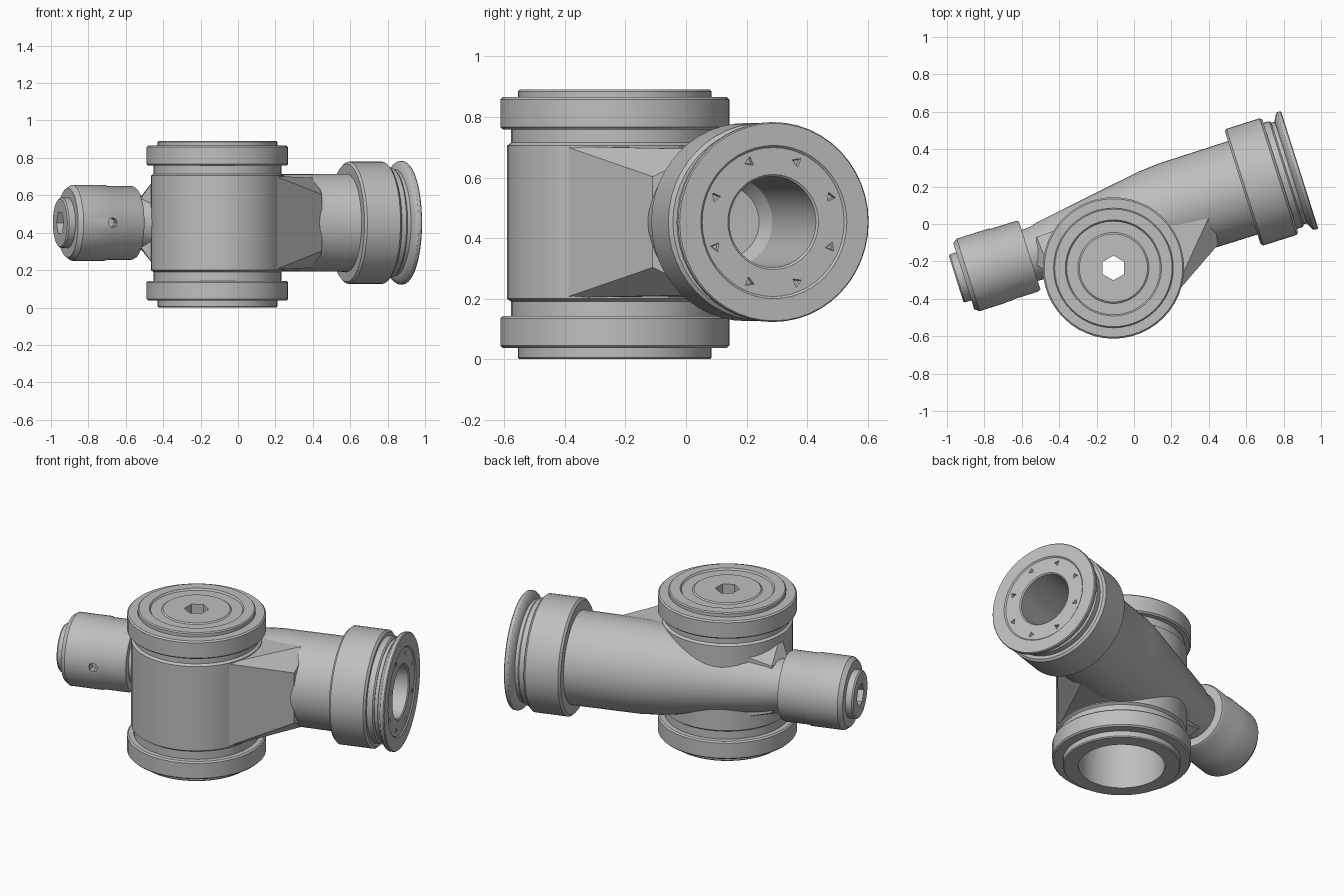
import bpy, bmesh, math
from mathutils import Matrix, Vector

if "Cube" in bpy.data.objects:
    bpy.data.objects.remove(bpy.data.objects["Cube"], do_unlink=True)

grey = bpy.data.materials.new("cast_grey")
grey.use_nodes = True
GREY = (0.52, 0.52, 0.52, 1)
grey.diffuse_color = GREY
grey.node_tree.nodes["Principled BSDF"].inputs["Base Color"].default_value = GREY

# Local z runs along the upright housing or along the slanted cross pipe
TURN = math.radians(17.6)
UPRIGHT = Matrix.Translation((-0.11, -0.235, 0))
CROSS = (Matrix.Translation((0, 0.009, 0.453)) @ Matrix.Rotation(TURN, 4, 'Z')
         @ Matrix.Rotation(math.pi / 2, 4, 'Y'))
parts = []


def finish(name, bm, matrix):
    bmesh.ops.remove_doubles(bm, verts=bm.verts, dist=1e-5)
    bmesh.ops.recalc_face_normals(bm, faces=bm.faces)
    bm.transform(matrix)
    mesh = bpy.data.meshes.new(name)
    bm.to_mesh(mesh)
    bm.free()
    mesh.materials.append(grey)
    obj = bpy.data.objects.new(name, mesh)
    bpy.context.collection.objects.link(obj)
    return obj


def lathe(name, profile, matrix, steps=48):
    """Closed (radius, height) outline turned around local z."""
    bm = bmesh.new()
    verts = [bm.verts.new((r, 0, h)) for r, h in profile]
    edges = [bm.edges.new((v, verts[i - 1])) for i, v in enumerate(verts)
             if not (profile[i][0] == 0 and profile[i - 1][0] == 0)]
    bmesh.ops.spin(bm, geom=verts + edges, cent=(0, 0, 0), axis=(0, 0, 1),
                   angle=2 * math.pi, steps=steps, use_duplicate=False)
    obj = finish(name, bm, matrix)
    parts.append(obj)
    return obj


def ring(name, inner, outer, low, high, matrix, bevel=0.008):
    return lathe(name, [(inner, low), (outer - bevel, low), (outer, low + bevel),
                        (outer, high - bevel), (outer - bevel, high), (inner, high)], matrix)


def plug(radius, depth, sides, matrix, tip=None):
    bm = bmesh.new()
    bmesh.ops.create_cone(bm, cap_ends=True, segments=sides, radius1=radius,
                          radius2=radius if tip is None else tip, depth=depth)
    cutter = finish("cutter", bm, matrix)
    cutter.hide_render = True
    return cutter


def cut(obj, cutters):
    """Subtract the cutters, bake the result and discard them."""
    for c in cutters:
        mod = obj.modifiers.new("cut", 'BOOLEAN')
        mod.operation, mod.solver, mod.object = 'DIFFERENCE', 'EXACT', c
    bpy.context.view_layer.update()
    graph = bpy.context.evaluated_depsgraph_get()
    baked = bpy.data.meshes.new_from_object(obj.evaluated_get(graph))
    obj.modifiers.clear()
    obj.data = baked
    for c in cutters:
        bpy.data.objects.remove(c, do_unlink=True)


def web(name, columns):
    """Solid corner filler from four (x, y, half height) columns."""
    bm = bmesh.new()
    for x, y, half in columns:
        for side in (-1, 1):
            bm.verts.new((x, y, 0.453 + side * half))
    bmesh.ops.convex_hull(bm, input=bm.verts)
    obj = finish(name, bm, Matrix())
    parts.append(obj)
    return obj


def bore():
    return plug(0.24, 0.9, 48, UPRIGHT @ Matrix.Translation((0, 0, 0.35)))


# Upright housing, open below
lathe("housing", [(0.235, 0), (0.315, 0), (0.32, 0.006), (0.32, 0.1), (0.342, 0.1),
                  (0.342, 0.19), (0.356, 0.2), (0.356, 0.705), (0.342, 0.715),
                  (0.342, 0.82), (0.235, 0.82)], UPRIGHT)
ring("lower_flange", 0.25, 0.378, 0.037, 0.143, UPRIGHT)
ring("upper_flange", 0.25, 0.378, 0.758, 0.865, UPRIGHT)

# Stepped top cap with a hexagonal opening
cap = lathe("top_cap", [(0, 0.8), (0.32, 0.8), (0.32, 0.884), (0.314, 0.89),
                        (0.257, 0.89), (0.25, 0.88), (0.19, 0.88), (0.182, 0.886),
                        (0, 0.886)], UPRIGHT)
cut(cap, [plug(0.066, 0.4, 6, UPRIGHT @ Matrix.Translation((0, 0, 0.85)))])

# Tapered cross pipe with an open right-hand bore
pipe = lathe("cross_pipe", [(0, -0.65), (0.14, -0.65), (0.145, -0.54), (0.16, -0.48),
                            (0.25, 0.1), (0.26, 0.22), (0.262, 0.62), (0.285, 0.7),
                            (0.285, 0.91), (0.15, 0.91), (0.15, 0.44), (0.12, 0.39),
                            (0, 0.38)], CROSS)
cut(pipe, [bore()])

# Corner webs between the housing and the pipe
right_web = web("right_web", [(0.2, -0.4, 0.25), (0.45, -0.11, 0.15),
                              (0.42, 0.08, 0.24), (0.05, -0.03, 0.25)])
left_web = web("left_web", [(-0.44, -0.27, 0.24), (-0.52, -0.22, 0.13),
                            (-0.52, -0.07, 0.14), (-0.25, 0.03, 0.22)])
for w in (right_web, left_web):
    cut(w, [bore()])

# Right-hand collar and drilled end flange
ring("pipe_collar", 0.2, 0.327, 0.61, 0.82, CROSS, 0.012)
ring("neck_ring", 0.2, 0.297, 0.81, 0.86, CROSS)
plate = lathe("end_flange", [(0.15, 0.88), (0.29, 0.88), (0.325, 0.9), (0.33, 0.908),
                             (0.33, 0.924), (0.326, 0.929), (0.253, 0.929),
                             (0.246, 0.922), (0.157, 0.922), (0.15, 0.916)], CROSS)
notches = []
for k in range(8):
    spot = Matrix.Rotation(math.radians(22.5 + 45 * k), 4, 'Z')
    notches.append(plug(0.004, 0.04, 3, CROSS @ spot @ Matrix.Translation((0.215, 0, 0.917)), 0.026))
cut(plate, notches)

# Left-hand barrel with a side hole, and its socketed tip
barrel = lathe("left_barrel", [(0, -0.955), (0.185, -0.955), (0.203, -0.93), (0.203, -0.75),
                               (0.198, -0.74), (0.198, -0.6), (0.19, -0.585),
                               (0, -0.585)], CROSS)
toward = Vector((math.sin(TURN), -math.cos(TURN), 0))
hole_at = CROSS @ Vector((0, 0, -0.767)) + toward * 0.2
cut(barrel, [plug(0.026, 0.1, 8, Matrix.Translation(hole_at)
                  @ toward.to_track_quat('Z', 'Y').to_matrix().to_4x4())])
tip = lathe("left_tip", [(0, -0.998), (0.128, -0.998), (0.135, -0.99), (0.135, -0.93),
                         (0, -0.93)], CROSS)
cut(tip, [plug(0.064, 0.1, 6, CROSS @ Matrix.Translation((0, 0, -0.998)))])

# Smooth curved walls while keeping edges crisp
bpy.ops.object.select_all(action='DESELECT')
for obj in parts:
    obj.select_set(True)
bpy.context.view_layer.objects.active = parts[0]
bpy.ops.object.shade_smooth_by_angle(angle=math.radians(30))
